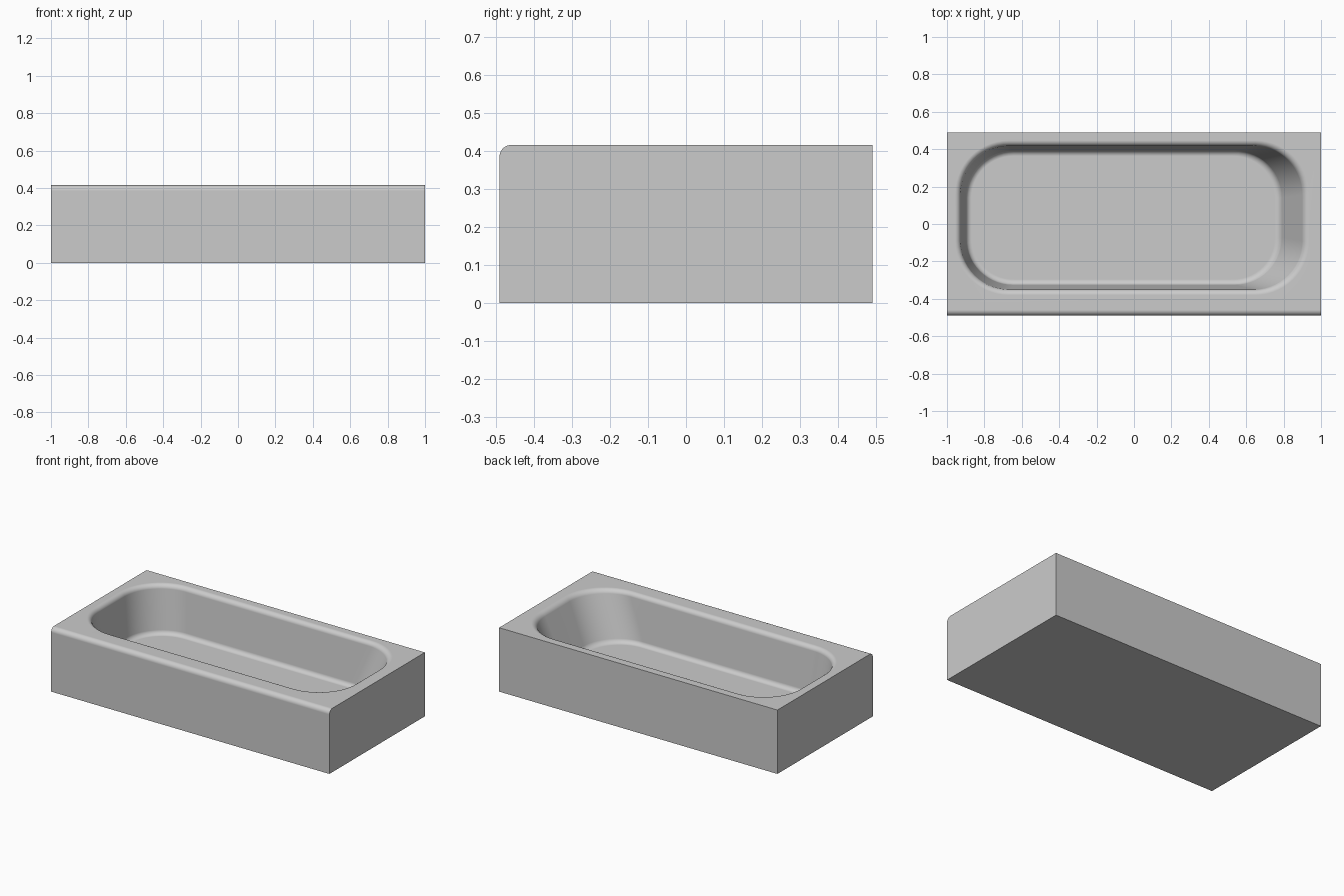
import bpy, bmesh
from math import sin, cos, pi, radians
from mathutils import Vector

cube = bpy.data.objects.get("Cube")
if cube:
    bpy.data.objects.remove(cube, do_unlink=True)

HALF_X, HALF_Y, TOP, FLOOR = 1.0, 0.49, 0.415, 0.11
EDGE_R, FILLET, SEGS, CORNER = 0.03, 0.027, 8, 14


def rounded_rect(x0, x1, y0, y1, r, z):
    """Points of a rounded rectangle, each with its outward direction."""
    centres = [(x1 - r, y1 - r), (x0 + r, y1 - r), (x0 + r, y0 + r), (x1 - r, y0 + r)]
    out = []
    for q, (cx, cy) in enumerate(centres):
        for i in range(CORNER + 1):
            a = (q + i / CORNER) * pi / 2
            n = Vector((cos(a), sin(a), 0))
            out.append((Vector((cx, cy, z)) + n * r, n))
    return out


def fillet(p, d_in, d_out, length):
    """Circular blend at p between two travel directions."""
    a, b = p - d_in * length, p + d_out * length
    w = cos(d_in.angle(d_out) / 2)
    pts = []
    for i in range(SEGS + 1):
        t = i / SEGS
        k0, k1, k2 = (1 - t) ** 2, 2 * w * t * (1 - t), t * t
        pts.append((a * k0 + p * k1 + b * k2) / (k0 + k1 + k2))
    return pts


bm = bmesh.new()

# Outer body: side profile with a rounded front top edge, run along x
profile = [(HALF_Y, TOP), (HALF_Y, 0), (-HALF_Y, 0)]
for i in range(SEGS + 1):
    a = i / SEGS * pi / 2
    profile.append((-HALF_Y + EDGE_R * (1 - cos(a)), TOP - EDGE_R * (1 - sin(a))))
ends = [[bm.verts.new((x, y, z)) for y, z in profile] for x in (-HALF_X, HALF_X)]
for i in range(len(profile) - 1):
    bm.faces.new((ends[0][i], ends[0][i + 1], ends[1][i + 1], ends[1][i]))
for ring in ends:
    bm.faces.new(ring)
top_edges = [bm.edges.get((ring[0], ring[-1])) for ring in ends]
top_edges += [bm.edges.get((ends[0][i], ends[1][i])) for i in (0, -1)]

# Basin: blended rim, drafted walls with one sloping end, blended floor
rim = rounded_rect(-0.93, 0.91, -0.353, 0.42, 0.26, TOP)
base = rounded_rect(-0.895, 0.78, -0.323, 0.39, 0.25, FLOOR)
columns = []
for (t, n), (f, _) in zip(rim, base):
    wall = (f - t).normalized()
    pts = fillet(t, -n, wall, FILLET) + fillet(f, wall, -n, FILLET)
    columns.append([bm.verts.new(p) for p in pts])
for i, col in enumerate(columns):
    nxt = columns[(i + 1) % len(columns)]
    for j in range(len(col) - 1):
        bm.faces.new((col[j], nxt[j], nxt[j + 1], col[j + 1]))
    top_edges.append(bm.edges.get((col[0], nxt[0])))
bm.faces.new([c[-1] for c in columns])

# Flat deck between the outer edge and the rim
bmesh.ops.triangle_fill(bm, edges=top_edges, use_beauty=True, normal=(0, 0, 1))
bmesh.ops.recalc_face_normals(bm, faces=bm.faces[:])

mesh = bpy.data.meshes.new("bathtub")
bm.to_mesh(mesh)
bm.free()
tub = bpy.data.objects.new("bathtub", mesh)
bpy.context.collection.objects.link(tub)

# Single grey finish
mat = bpy.data.materials.new("light grey")
mat.use_nodes = True
grey = (0.6, 0.6, 0.6, 1)
mat.diffuse_color = grey
mat.node_tree.nodes["Principled BSDF"].inputs["Base Color"].default_value = grey
mesh.materials.append(mat)

# Smooth blends, crisp outer edges
bpy.ops.object.select_all(action="DESELECT")
tub.select_set(True)
bpy.context.view_layer.objects.active = tub
bpy.ops.object.shade_smooth_by_angle(angle=radians(30))
weighted = tub.modifiers.new("weighted_normals", "WEIGHTED_NORMAL")
weighted.keep_sharp = True
